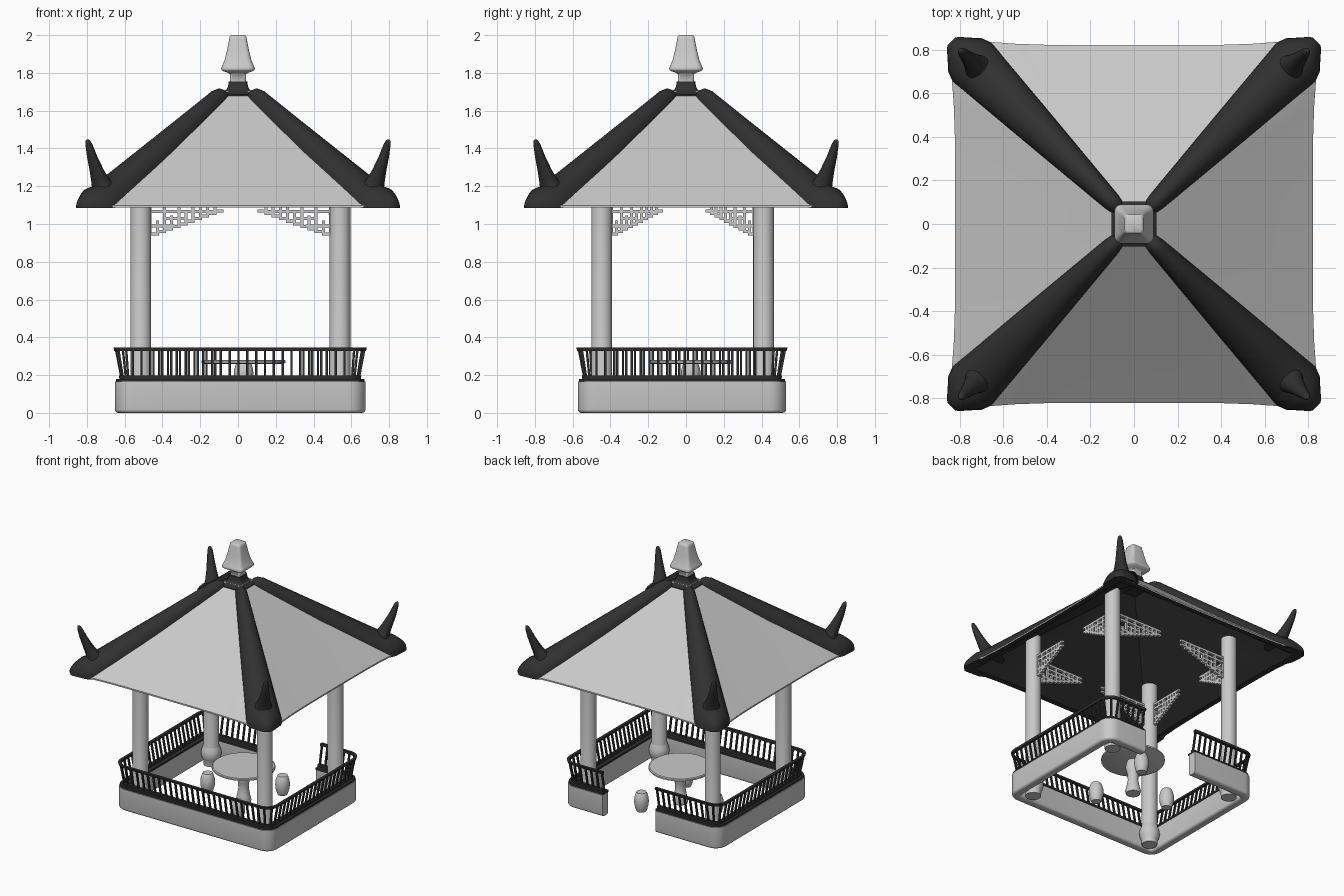
import bpy, bmesh, math
from mathutils import Vector, Matrix

if "Cube" in bpy.data.objects:
    bpy.data.objects.remove(bpy.data.objects["Cube"])


def mat(name, c):
    m = bpy.data.materials.new(name)
    m.diffuse_color = (c, c, c, 1)
    m.use_nodes = True
    m.node_tree.nodes["Principled BSDF"].inputs["Base Color"].default_value = m.diffuse_color
    return m


LIGHT = mat("light grey", 0.59)
DARK = mat("charcoal", 0.03)


def finish(bm, name, *mats, angle=35):
    bmesh.ops.recalc_face_normals(bm, faces=bm.faces[:])
    me = bpy.data.meshes.new(name)
    bm.to_mesh(me)
    bm.free()
    for m in mats:
        me.materials.append(m)
    me.shade_smooth()
    me.set_sharp_from_angle(angle=math.radians(angle))
    ob = bpy.data.objects.new(name, me)
    bpy.context.collection.objects.link(ob)
    return ob


def loft(bm, rings):
    """Skin closed rings of equal length and cap both ends."""
    vs = [[bm.verts.new(p) for p in r] for r in rings]
    n = len(vs[0])
    for a, b in zip(vs, vs[1:]):
        for i in range(n):
            bm.faces.new((a[i], a[(i + 1) % n], b[(i + 1) % n], b[i]))
    bm.faces.new(vs[0])
    bm.faces.new(vs[-1])


def circle(x, y, z, r, n=28):
    return [(x + r * math.cos(math.tau * i / n), y + r * math.sin(math.tau * i / n), z) for i in range(n)]


def lathe(name, x, y, profile, m=LIGHT):
    bm = bmesh.new()
    loft(bm, [circle(x, y, z, r) for r, z in profile])
    return finish(bm, name, m)


def box(bm, lo, hi):
    c = [(a + b) / 2 for a, b in zip(lo, hi)]
    s = [abs(b - a) for a, b in zip(lo, hi)]
    bmesh.ops.create_cube(bm, size=1, matrix=Matrix.Translation(c) @ Matrix.Diagonal((*s, 1)))


# ---- low wall, seat and railing: sweeps round a rounded rectangle open at the back
X0, X1, Y0, Y1, R = -0.652, 0.675, -0.573, 0.53, 0.09
GAP0, GAP1 = -0.11, 0.337


def path(inset):
    pts = [(GAP0, Y1 - inset)]
    corners = [(X0 + R, Y1 - R, 90), (X0 + R, Y0 + R, 180), (X1 - R, Y0 + R, 270), (X1 - R, Y1 - R, 0)]
    for cx, cy, a0 in corners:
        for k in range(8):
            a = math.radians(a0 + 90 * k / 7)
            pts.append((cx + (R - inset) * math.cos(a), cy + (R - inset) * math.sin(a)))
    return pts + [(GAP1, Y1 - inset)]


def sweep(name, profile, m):
    bm = bmesh.new()
    lines = [[(x, y, z) for x, y in path(i)] for i, z in profile]
    loft(bm, list(zip(*lines)))
    return finish(bm, name, m)


sweep("low_wall", [(0.018, 0), (0.009, 0.0025), (0.0025, 0.009), (0, 0.018), (0, 0.165), (0.068, 0.165),
                   (0.068, 0.018), (0.0655, 0.009), (0.059, 0.0025), (0.05, 0)], LIGHT)
sweep("seat_board", [(0.006, 0.165), (0.006, 0.18), (0.074, 0.18), (0.074, 0.165)], DARK)
sweep("bottom_rail", [(0.024, 0.18), (0.022, 0.197), (0.044, 0.197), (0.046, 0.18)], DARK)
sweep("top_rail", [(-0.003, 0.328), (-0.007, 0.345), (0.014, 0.345), (0.016, 0.328)], DARK)

low, high = path(0.034), path(0.006)
mid = [Vector(p) for p in path(0.02)]
lens = [(b - a).length for a, b in zip(mid, mid[1:])]
count = 88
bm = bmesh.new()
for k in range(count + 1):
    d = 0.01 + (sum(lens) - 0.02) * k / count
    i = 0
    while i < len(lens) - 1 and d > lens[i]:
        d -= lens[i]
        i += 1
    f = d / lens[i]
    h = 0.0062
    rings = []
    for pts, z in ((low, 0.19), (high, 0.335)):
        c = Vector(pts[i]).lerp(Vector(pts[i + 1]), f)
        rings.append([(c.x + sx * h, c.y + sy * h, z) for sx, sy in ((-1, -1), (1, -1), (1, 1), (-1, 1))])
    loft(bm, rings)
finish(bm, "balusters", DARK)

# ---- columns with swelling bases
CX, CY = (-0.515, 0.54), (-0.446, 0.411)
for x in CX:
    for y in CY:
        lathe("column", x, y, [(0.054, 0), (0.056, 0.035), (0.066, 0.055), (0.072, 0.085), (0.068, 0.115),
                               (0.058, 0.14), (0.055, 0.15), (0.055, 1.27)])

# ---- table and three barrel stools spaced evenly round it
TX, TY = 0.03, 0.025
lathe("table_top", TX, TY, [(0.21, 0.26), (0.222, 0.265), (0.222, 0.276), (0.215, 0.281)])
lathe("table_pedestal", TX, TY, [(0.05, 0), (0.055, 0.02), (0.045, 0.06), (0.036, 0.11), (0.04, 0.16),
                                 (0.052, 0.2), (0.05, 0.23), (0.04, 0.262)])
for x, y in ((-0.275, 0.025), (0.155, -0.225), (0.175, 0.29)):
    lathe("stool", x, y, [(0.034, 0), (0.04, 0.015), (0.05, 0.05), (0.051, 0.075), (0.05, 0.1),
                          (0.04, 0.135), (0.034, 0.145)])


# ---- stepped triangular lattice brackets between the columns
def bracket(bm, s0, s1, across, axis):
    L, top, t = s1 - s0, 1.1, 0.008

    def under(f):
        return 0.947 + 0.135 * f

    def bar(f0, f1, za, zb):
        a, b = sorted((s0 + L * f0, s0 + L * f1))
        lo, hi = [a - t, across - 0.01, za - t], [b + t, across + 0.01, zb + t]
        if axis == 1:
            lo[0], lo[1], hi[0], hi[1] = lo[1], lo[0], hi[1], hi[0]
        box(bm, lo, hi)

    n = 10
    bar(0, 1, top, top)
    for i in range(n):
        f, g = i / n, (i + 1) / n
        bar(f, g, under(f), under(f))
        bar(f, f, under(f), top if i % 2 == 0 else min(top, under(f) + 0.05))
    for k, z in enumerate((0.99, 1.03, 1.065)):
        end = (z - 0.947) / 0.135
        bar(0.2 * (k % 2), end * (0.75 if k % 2 else 1), z, z)


bm = bmesh.new()
for y in CY:
    bracket(bm, -0.465, -0.085, y, 0)
    bracket(bm, 0.49, 0.11, y, 0)
for x in CX:
    bracket(bm, -0.395, -0.13, x, 1)
    bracket(bm, 0.36, 0.11, x, 1)
finish(bm, "lattice_brackets", LIGHT)


# ---- hollow pyramid roof: light tiles above, dark underside, eaves flaring to the corners
def roof_z(h):
    return 1.09 + 0.82 * (0.82 - h)


def roof_ring(half, z, flare):
    pts = []
    for q in range(4):
        rot = Matrix.Rotation(q * math.pi / 2, 3, 'Z')
        for k in range(12):
            t = -1 + k / 6
            h = half + (flare * t ** 4 if k else 0)
            pts.append(rot @ Vector((h * t if k == 0 else half * t, -h, z)))
    return pts


bm = bmesh.new()
loft(bm, [roof_ring(0.07, roof_z(0.07), 0), roof_ring(0.45, roof_z(0.45), 0), roof_ring(0.82, 1.098, 0.035),
          roof_ring(0.82, 1.087, 0.035), roof_ring(0.78, 1.088, 0.02), roof_ring(0.05, 1.64, 0)])
bmesh.ops.recalc_face_normals(bm, faces=bm.faces[:])
for f in bm.faces:
    f.material_index = 1 if f.normal.z < -0.1 else 0
finish(bm, "roof", LIGHT, DARK, angle=25)

# ---- corner ridges (widening to the eaves) with upturned horns
stations = [(0.07, 0.018, 1.695), (0.08, 0.026, 1.71), (0.1, 0.03, 1.718), (0.13, 0.033, 1.706)]
stations += [(u, 0.03 + 0.094 * (u - 0.1), roof_z(u) + 0.05) for u in (0.25, 0.4, 0.55, 0.66, 0.74)]
stations += [(0.775, 0.077, 1.195), (0.805, 0.05, 1.168), (0.828, 0.03, 1.14), (0.838, 0.018, 1.115)]
horn = [(0.7, 1.15, 0.085), (0.71, 1.2, 0.064), (0.728, 1.235, 0.05), (0.748, 1.285, 0.038),
        (0.773, 1.36, 0.027), (0.789, 1.42, 0.019), (0.794, 1.442, 0.012), (0.796, 1.448, 0.005)]
for q in range(4):
    rot = Matrix.Rotation(q * math.pi / 2, 3, 'Z')
    bm = bmesh.new()
    rings = []
    for u, a, top in stations:
        edge = max(roof_z(u + a) - 0.003, 1.084)
        ring = []
        for k in range(13):
            s = -math.cos(math.pi * k / 12)
            ring.append(rot @ Vector((u + a * s, u - a * s, edge + (top - edge) * math.sin(math.pi * k / 12))))
        ring.append(rot @ Vector((u, u, max(roof_z(u) - 0.03, edge))))
        rings.append(ring)
    loft(bm, rings)
    finish(bm, "corner_ridge", DARK, angle=60)
    bm = bmesh.new()
    loft(bm, [[rot @ Vector(p) for p in circle(u, u, z, r, 16)] for u, z, r in horn])
    finish(bm, "ridge_horn", DARK, angle=60)


# ---- square finial with rounded corners
def finial(name, profile, m):
    bm = bmesh.new()
    rings = []
    for h, z in profile:
        r, ring = h * 0.35, []
        for q, (sx, sy) in enumerate(((1, 1), (-1, 1), (-1, -1), (1, -1))):
            for k in range(5):
                a = math.pi / 2 * (q + k / 4)
                ring.append((sx * (h - r) + r * math.cos(a), sy * (h - r) + r * math.sin(a), z))
        rings.append(ring)
    loft(bm, rings)
    finish(bm, name, m, angle=65)


finial("finial_base", [(0.1, 1.66), (0.103, 1.685), (0.085, 1.695), (0.062, 1.71), (0.052, 1.73),
                       (0.05, 1.755)], DARK)
finial("finial_top", [(0.043, 1.75), (0.043, 1.795), (0.06, 1.803), (0.085, 1.812), (0.09, 1.822),
                      (0.084, 1.835), (0.07, 1.87), (0.058, 1.92), (0.046, 1.98), (0.043, 1.995),
                      (0.036, 2.0)], LIGHT)
